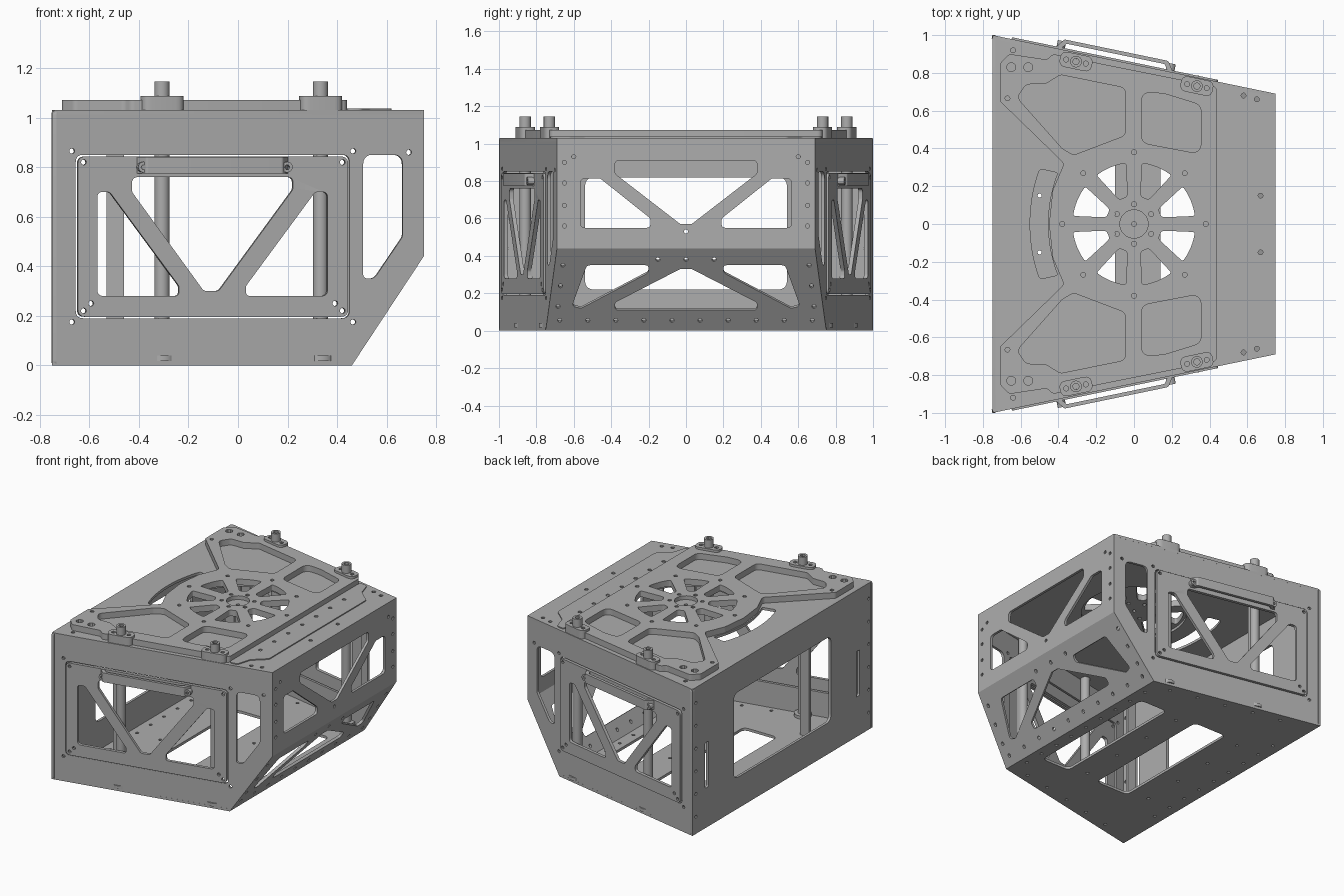
import bpy, bmesh, math
from mathutils import Matrix, Vector

cube = bpy.data.objects.get("Cube")
if cube:
    bpy.data.objects.remove(cube, do_unlink=True)

metal = bpy.data.materials.new("brushed grey metal")
metal.use_nodes = True
metal.diffuse_color = (0.42, 0.42, 0.42, 1)
metal.node_tree.nodes["Principled BSDF"].inputs["Base Color"].default_value = (0.42, 0.42, 0.42, 1)

SLOPE = 0.207
T = 0.018


def edge_y(x):
    return 1 - (x + 0.75) * SLOPE


def fillet(points, r, steps=5):
    """Round every corner of a polygon."""
    pts = [Vector(p) for p in points]
    out = []
    for i, p in enumerate(pts):
        a, b = pts[i - 1] - p, pts[(i + 1) % len(pts)] - p
        half = max(a.angle(b) / 2, 0.1)
        t = min(r / math.tan(half), 0.45 * a.length, 0.45 * b.length)
        if t < 0.003:
            out.append(p)
            continue
        s, e = p + a.normalized() * t, p + b.normalized() * t
        for k in range(steps + 1):
            f = k / steps
            out.append(s * (1 - f) ** 2 + p * 2 * f * (1 - f) + e * f * f)
    return out


def circle(x, y, r, n=12):
    return [(x + r * math.cos(2 * math.pi * k / n), y + r * math.sin(2 * math.pi * k / n)) for k in range(n)]


def bolts(places, r=0.011):
    return [circle(x, y, r, 10) for x, y in places]


def flip(points):
    return [(x, -y) for x, y in points]


def mirror_u(points):
    return [(-x, y) for x, y in points]


def frame(o, u, v, n):
    m = Matrix.Identity(4)
    for c, vec in enumerate((u, v, n, o)):
        for r in range(3):
            m[r][c] = vec[r]
    return m


def plate(name, outline, holes, matrix, low, high):
    """Flat sheet with cut-outs, between two offsets along the frame normal."""
    cu = bpy.data.curves.new(name, "CURVE")
    cu.dimensions = "2D"
    cu.fill_mode = "BOTH"
    cu.extrude = (high - low) / 2
    for loop in [outline] + holes:
        sp = cu.splines.new("POLY")
        sp.points.add(len(loop) - 1)
        for pt, co in zip(sp.points, loop):
            pt.co = (co[0], co[1], 0, 1)
        sp.use_cyclic_u = True
    tmp = bpy.data.objects.new(name + "_profile", cu)
    bpy.context.collection.objects.link(tmp)
    dg = bpy.context.evaluated_depsgraph_get()
    me = bpy.data.meshes.new_from_object(tmp.evaluated_get(dg))
    bpy.data.objects.remove(tmp, do_unlink=True)
    me.transform(matrix @ Matrix.Translation((0, 0, (low + high) / 2)))
    bm = bmesh.new()
    bm.from_mesh(me)
    bmesh.ops.remove_doubles(bm, verts=bm.verts, dist=1e-5)
    bmesh.ops.recalc_face_normals(bm, faces=bm.faces)
    bm.to_mesh(me)
    bm.free()
    me.materials.clear()
    me.materials.append(metal)
    ob = bpy.data.objects.new(name, me)
    bpy.context.collection.objects.link(ob)
    bpy.ops.object.select_all(action="DESELECT")
    ob.select_set(True)
    bpy.context.view_layer.objects.active = ob
    bpy.ops.object.shade_smooth_by_angle(angle=math.radians(30))
    return ob


flat = frame((0, 0, 0), (1, 0, 0), (0, 1, 0), (0, 0, 1))

# Side walls, removable truss covers and handles
wall = fillet([(-0.75, 0), (0.46, 0), (0.75, 0.44), (0.75, 1.03), (-0.75, 1.03)], 0.02)
wall_window = fillet([(0.505, 0.85), (0.665, 0.85), (0.665, 0.52), (0.55, 0.35), (0.505, 0.35)], 0.04)
cover_cuts = [
    [(-0.57, 0.28), (-0.24, 0.28), (-0.24, 0.32), (-0.52, 0.70), (-0.57, 0.70)],
    [(-0.43, 0.76), (0.22, 0.76), (0.22, 0.71), (-0.08, 0.30), (-0.14, 0.30), (-0.43, 0.70)],
    [(0.03, 0.28), (0.36, 0.28), (0.36, 0.70), (0.31, 0.70), (0.03, 0.32)],
]
for s, side in ((-1, "front"), (1, "back")):
    n = Vector((SLOPE, s, 0)).normalized()
    m = frame((0, s * edge_y(0), 0), (1, -SLOPE * s, 0), (0, 0, 1), n)
    opening = fillet([(-0.655, 0.19), (0.45, 0.19), (0.45, 0.85), (-0.655, 0.85)], 0.03)
    marks = [(x, z) for x in (-0.67, 0.465) for z in (0.175, 0.865)] + [(0.69, 0.86)]
    plate(side + "_wall", wall, [opening, wall_window] + bolts(marks), m, -T, 0)
    cover = fillet([(-0.648, 0.196), (0.443, 0.196), (0.443, 0.843), (-0.648, 0.843)], 0.03)
    screws = [(-0.625, 0.82), (0.42, 0.82), (0.39, 0.25), (-0.595, 0.25), (-0.625, 0.22), (0.42, 0.22)]
    plate(side + "_cover", cover, [fillet(c, 0.025) for c in cover_cuts] + bolts(screws), m, -0.012, 0.01)
    bar = frame((0, s * edge_y(0), 0.81), (1, -SLOPE * s, 0), n, (0, 0, 1))
    grip = fillet([(-0.415, 0.005), (-0.38, 0.055), (0.17, 0.055), (0.205, 0.005),
                   (0.175, 0.005), (0.155, 0.035), (-0.365, 0.035), (-0.385, 0.005)], 0.015)
    plate(side + "_handle", grip, [], bar, -0.035, 0.03)
    for x in (-0.39, 0.19):
        plate(side + "_handle_screw", circle(x, 0.80, 0.022), [circle(x, 0.80, 0.01, 6)], m, 0.01, 0.045)
    # Inner bracket behind the cover
    plate(side + "_inner_bracket", [(-0.53, 0.02), (-0.46, 0.02), (-0.46, 1.01), (-0.53, 1.01)], [],
          frame((0, s * 0.62, 0), (1, 0, 0), (0, 0, 1), (0, 1, 0)), -0.01, 0.01)

# Narrow end wall with truss cut-outs
end = frame((0.75, 0, 0), (0, 1, 0), (0, 0, 1), (1, 0, 0))
corner_cut = fillet([(0.565, 0.55), (0.565, 0.815), (0.46, 0.815), (0.19, 0.60), (0.19, 0.55)], 0.03)
top_cut = fillet([(-0.38, 0.91), (0.38, 0.91), (0.38, 0.84), (0.03, 0.57), (-0.03, 0.57), (-0.38, 0.84)], 0.025)
marks = [(s * 0.65, z) for s in (-1, 1) for z in (0.56, 0.67, 0.79, 0.90)] + [(0, 0.53), (0.6, 0.93), (-0.6, 0.93)]
plate("end_wall", [(-0.69, 0.44), (0.69, 0.44), (0.69, 1.03), (-0.69, 1.03)],
      [corner_cut, mirror_u(corner_cut), top_cut] + bolts(marks), end, -T, 0)

# Sloped lower wall
slope = frame((0.46, 0, 0), (0, 1, 0), (0.29 / 0.44, 0, 1), Vector((0.44, 0, -0.29)).normalized())
corner_cut = fillet([(0.53, 0.35), (0.20, 0.35), (0.20, 0.31), (0.56, 0.12), (0.61, 0.13)], 0.025)
low_cut = fillet([(-0.38, 0.11), (0.38, 0.11), (0.38, 0.15), (0.03, 0.33), (-0.03, 0.33), (-0.38, 0.15)], 0.02)
marks = [(k * 0.15 + 0.075, 0.055) for k in range(-5, 5)] + [(-0.15, 0.38), (0, 0.38), (0.15, 0.38)]
marks += [(s * (0.70 - z * 0.12), z) for s in (-1, 1) for z in (0.13, 0.24, 0.35)]
plate("sloped_wall", [(-0.75, 0), (0.75, 0), (0.69, 0.44), (-0.69, 0.44)],
      [corner_cut, mirror_u(corner_cut), low_cut] + bolts(marks), slope, -T, 0)

# Wide end wall with large opening and side slots
wide = frame((-0.75, 0, 0), (0, 1, 0), (0, 0, 1), (-1, 0, 0))
access = fillet([(-0.54, 0.22), (0.54, 0.22), (0.54, 0.82), (-0.54, 0.82)], 0.05)
slots = [fillet([(y - 0.018, 0.28), (y + 0.018, 0.28), (y + 0.018, 0.6), (y - 0.018, 0.6)], 0.01) for y in (-0.84, 0.84)]
marks = [(s * 0.96, 0.12 + 0.16 * k) for s in (-1, 1) for k in range(6)]
plate("wide_wall", fillet([(-1, 0), (1, 0), (1, 1.03), (-1, 1.03)], 0.02), [access] + slots + bolts(marks), wide, -T, 0)

# Floor with two long windows
floor = [(-0.75, -1), (0.46, -0.75), (0.46, 0.75), (-0.75, 1)]
floor_cuts = [fillet([(a, -0.5), (b, -0.5), (b, 0.5), (a, 0.5)], 0.04) for a, b in ((-0.36, -0.1), (0.14, 0.36))]
marks = [(x, y * 0.15) for x in (-0.68, 0.41) for y in range(-4, 5)]
marks += [(x, s * (edge_y(x) - 0.06)) for x in (-0.5, -0.3, -0.1, 0.1, 0.3) for s in (-1, 1)]
marks += [(x, y) for x in (-0.5, 0.02) for y in (-0.45, -0.15, 0.15, 0.45)]
plate("floor", floor, floor_cuts + bolts(marks), flat, 0, T)

# Top sheet with hub opening and crescent slot
arc = [math.radians(a) for a in range(-32, 33, 4)]
crescent = [(-0.55 + 0.62 * (1 - math.cos(a)) * 0.55, 0.55 * math.sin(a)) for a in arc]
crescent += [(x + 0.095, y * 0.93) for x, y in reversed(crescent)]
roof = [(-0.75, -1), (0.75, -0.69), (0.75, 0.69), (-0.75, 1)]
marks = [(x, s * y) for s in (-1, 1) for x, y in ((-0.64, 0.92), (0.58, 0.68), (0.65, 0.66), (0.67, 0.15))]
plate("top_sheet", fillet(roof, 0.02), [fillet(crescent, 0.03), circle(0, 0, 0.345, 40)] + bolts(marks, 0.013),
      flat, 1.03 - T, 1.03)

# Thin cover strip beside the raised plate
strip = [(0.44, -0.73), (0.5, -0.72), (0.53, -0.62), (0.62, -0.54), (0.62, 0.54), (0.53, 0.62), (0.5, 0.72), (0.44, 0.73)]
plate("top_strip", fillet(strip, 0.03), bolts([(0.5, k * 0.155) for k in range(-3, 4)], 0.013), flat, 1.03, 1.037)

# Raised pocketed mounting plate with spoked hub
half = [(0.44, 0.725), (-0.43, 0.90), (-0.46, 0.87), (-0.66, 0.90), (-0.71, 0.85), (-0.71, 0.65), (-0.37, 0.32), (-0.43, 0.18)]
outline = fillet(half + [(-0.45, 0)] + flip(half[::-1]), 0.03)
big = fillet([(-0.62, 0.67), (-0.57, 0.74), (-0.47, 0.74), (-0.39, 0.79), (-0.045, 0.72),
              (-0.045, 0.47), (-0.32, 0.365), (-0.38, 0.40)], 0.04)
small = fillet([(0.04, 0.70), (0.355, 0.67), (0.355, 0.38), (0.04, 0.43)], 0.05)
small = fillet([(0.04, 0.70), (0.16, 0.69), (0.355, 0.63), (0.355, 0.37), (0.04, 0.43)], 0.05)
cuts = [big, flip(big), small, flip(small), circle(0, 0, 0.075, 24)]
for k in range(8):
    mid = math.radians(22.5 + 45 * k)
    seg = [(0.325, mid + math.radians(d)) for d in range(-15, 16, 5)]
    seg += [(0.15, mid + math.radians(d)) for d in (9, -9)]
    cuts.append(fillet([(r * math.cos(a), r * math.sin(a)) for r, a in seg], 0.025))
ring = [(r * math.cos(math.radians(a)), r * math.sin(math.radians(a)))
        for r, o, n in ((0.105, 30, 6), (0.38, 0, 8)) for a in range(o, 360 + o, 360 // n)]
cuts += bolts(ring, 0.013) + bolts([(x, s * 0.83) for x in (-0.65, -0.56) for s in (-1, 1)], 0.024)
cuts += bolts([(x, s * 0.665) for x in (-0.67,) for s in (-1, 1)], 0.013)
plate("mounting_plate", outline, cuts, flat, 1.03, 1.072)
plate("hub_cap", circle(0, 0, 0.075, 24), [circle(0, 0, 0.012)], flat, 1.03, 1.045)

# Corner posts passing through capsule flanges
for x, y in ((-0.307, 0.86), (0.333, 0.73)):
    for s in (-1, 1):
        tilt = frame((x, s * y, 0), (1, -SLOPE * s, 0), (SLOPE * s, 1, 0), (0, 0, 1))
        pad = fillet([(-0.085, -0.04), (0.085, -0.04), (0.085, 0.04), (-0.085, 0.04)], 0.04)
        plate("post_flange", pad, bolts([(-0.052, 0), (0.052, 0)], 0.013) + [circle(0, 0, 0.028, 20)], tilt, 1.03, 1.088)
        plate("post", circle(0, 0, 0.03, 24), [circle(0, 0, 0.016)], tilt, T, 1.145)
        plate("post_foot", circle(0, 0, 0.055, 24), [], tilt, T, 0.04)
